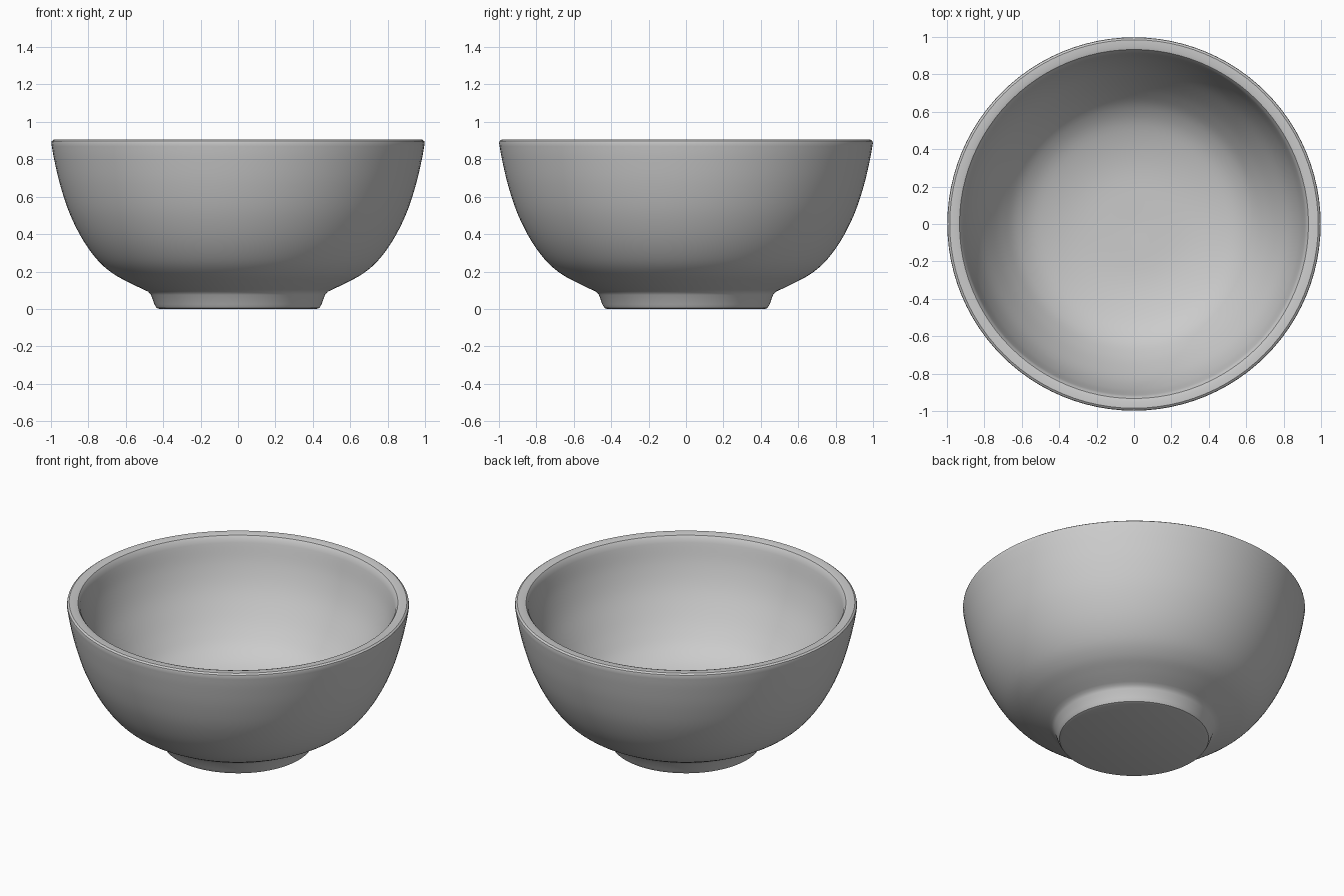
import bpy, math
from mathutils import Vector

if "Cube" in bpy.data.objects:
    bpy.data.objects.remove(bpy.data.objects["Cube"])


def smooth_path(points, steps=5):
    """Catmull-Rom curve through (radius, height) points."""
    p = [Vector(q) for q in points]
    p = [2 * p[0] - p[1]] + p + [2 * p[-1] - p[-2]]
    out = []
    for a, b, c, d in zip(p, p[1:], p[2:], p[3:]):
        for k in range(steps):
            t = k / steps
            out.append(0.5 * (2 * b + (c - a) * t + (2 * a - 5 * b + 4 * c - d) * t ** 2
                              + (3 * b - a - 3 * c + d) * t ** 3))
    return [(v.x, v.y) for v in out] + [tuple(points[-1])]


def lathe(name, profile, sides=96):
    """Revolve a profile whose ends are closed by a centre point."""
    verts, faces = [], []
    for r, z in profile:
        for i in range(sides):
            a = 2 * math.pi * i / sides
            verts.append((r * math.cos(a), r * math.sin(a), z))
    for j in range(len(profile) - 1):
        for i in range(sides):
            k = (i + 1) % sides
            faces.append((j * sides + i, j * sides + k,
                          (j + 1) * sides + k, (j + 1) * sides + i))
    last = (len(profile) - 1) * sides
    faces.append(tuple(reversed(range(sides))))
    faces.append(tuple(range(last, last + sides)))
    mesh = bpy.data.meshes.new(name)
    mesh.from_pydata(verts, [], faces)
    obj = bpy.data.objects.new(name, mesh)
    bpy.context.collection.objects.link(obj)
    bpy.context.view_layer.objects.active = obj
    obj.select_set(True)
    bpy.ops.object.shade_smooth_by_angle(angle=math.radians(35))
    return obj


# Flat solid foot with flared side
foot = [(0.42, 0.0), (0.435, 0.005), (0.447, 0.025), (0.465, 0.075)]
# Outer wall
outer = smooth_path([(0.48, 0.092), (0.58, 0.14), (0.67, 0.19), (0.75, 0.26),
                     (0.83, 0.37), (0.90, 0.51), (0.95, 0.66), (0.983, 0.80),
                     (0.998, 0.885)])
# Rounded rim
rim = [(0.996, 0.897), (0.985, 0.905), (0.95, 0.905), (0.933, 0.90), (0.922, 0.885)]
# Inner wall and floor
inner = smooth_path([(0.915, 0.86), (0.885, 0.74), (0.84, 0.62), (0.78, 0.51),
                     (0.705, 0.40), (0.62, 0.31), (0.50, 0.245), (0.30, 0.20),
                     (0.02, 0.19)])

lathe("bowl", foot + outer + rim + inner)
